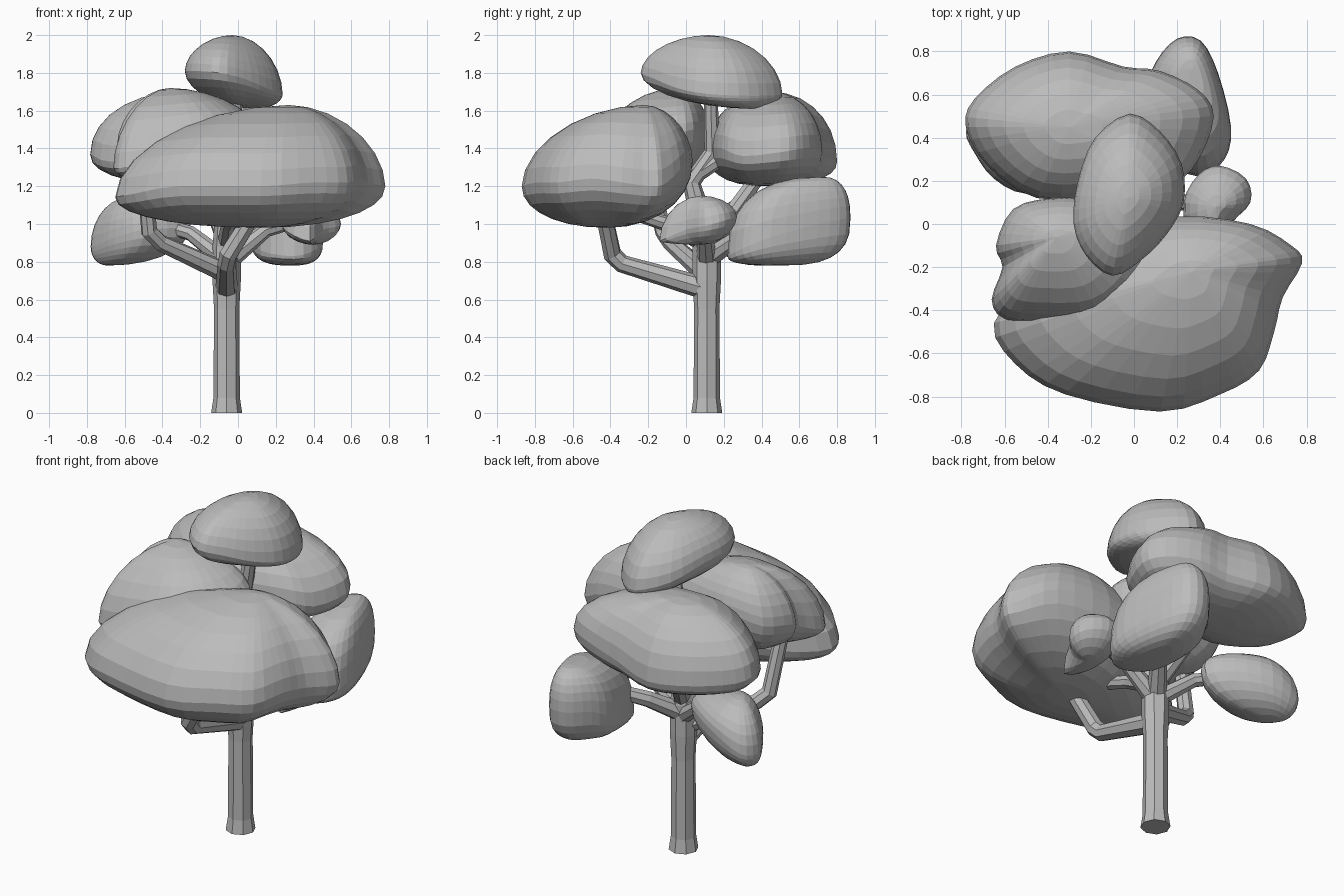
import bpy, bmesh, math
from mathutils import Vector

cube = bpy.data.objects.get("Cube")
if cube:
    bpy.data.objects.remove(cube, do_unlink=True)

grey = bpy.data.materials.new("plain_grey")
grey.use_nodes = True
tone = (0.5, 0.5, 0.5, 1)
grey.diffuse_color = tone
grey.node_tree.nodes["Principled BSDF"].inputs["Base Color"].default_value = tone


def add_mesh(name, mesh):
    obj = bpy.data.objects.new(name, mesh)
    bpy.context.collection.objects.link(obj)
    mesh.materials.clear()
    mesh.materials.append(grey)
    return obj


def closed_spline(points, steps):
    """Smooth closed loop through the points."""
    pts = [Vector(p) for p in points]
    n = len(pts)
    loop = []
    for i in range(n):
        a, b, c, d = (pts[(i + k) % n] for k in (-1, 0, 1, 2))
        for s in range(steps):
            t = s / steps
            loop.append(b + 0.5 * t * (c - a + t * (2 * a - 5 * b + 4 * c - d
                                                    + t * (3 * (b - c) + d - a))))
    return loop


def foliage(name, peak, base, rim, top_curve=1.0, base_curve=1.0, rings=7, steps=3):
    """Leaf clump: domes from a wavy rim to two poles; a lower curve is boxier."""
    bm = bmesh.new()
    loop = closed_spline(rim, steps)
    n = len(loop)

    def dome_ring(pole, angle, curve):
        out, up = math.cos(angle) ** curve, math.sin(angle) ** curve
        return [bm.verts.new((pole.x + (p.x - pole.x) * out,
                              pole.y + (p.y - pole.y) * out,
                              p.z + (pole.z - p.z) * up)) for p in loop]

    middle = [bm.verts.new(p) for p in loop]
    for pole, curve in ((Vector(peak), top_curve), (Vector(base), base_curve)):
        previous = middle
        for r in range(1, rings):
            ring = dome_ring(pole, r / rings * math.pi / 2, curve)
            for i in range(n):
                j = (i + 1) % n
                bm.faces.new((previous[i], previous[j], ring[j], ring[i]))
            previous = ring
        tip = bm.verts.new(pole)
        for i in range(n):
            bm.faces.new((previous[i], previous[(i + 1) % n], tip))
    bmesh.ops.recalc_face_normals(bm, faces=bm.faces)
    mesh = bpy.data.meshes.new(name)
    bm.to_mesh(mesh)
    bm.free()
    return add_mesh(name, mesh)


def limb(name, points):
    """Eight-sided tapering tube; points are (x, y, z, radius)."""
    curve = bpy.data.curves.new(name + "_path", "CURVE")
    curve.dimensions = "3D"
    curve.bevel_depth = 1
    curve.bevel_resolution = 2
    curve.use_fill_caps = True
    spline = curve.splines.new("POLY")
    spline.points.add(len(points) - 1)
    for p, (x, y, z, r) in zip(spline.points, points):
        p.co = (x, y, z, 1)
        p.radius = r
    spline.use_smooth = False
    helper = bpy.data.objects.new(name + "_path", curve)
    bpy.context.collection.objects.link(helper)
    bpy.context.view_layer.update()
    graph = bpy.context.evaluated_depsgraph_get()
    mesh = bpy.data.meshes.new_from_object(helper.evaluated_get(graph))
    bpy.data.objects.remove(helper, do_unlink=True)
    mesh.name = name
    return add_mesh(name, mesh)


# Trunk and branches
limb("trunk", [(-.06, .11, 0, .082), (-.06, .11, .08, .07), (-.06, .11, .55, .067),
               (-.06, .11, .7, .075), (-.06, .11, .88, .075), (-.06, .09, 1, .065)])
limb("leader_branch", [(-.06, .1, .95, .065), (-.06, .03, 1.22, .05),
                       (-.06, .14, 1.38, .045), (0, .13, 1.7, .035)])
limb("front_branch", [(-.06, .1, .66, .06), (-.06, -.34, .79, .048),
                      (-.05, -.39, .84, .05), (.1, -.44, 1.08, .045)])
limb("upper_front_branch", [(-.06, .1, .9, .05), (-.05, -.1, 1, .04), (0, -.35, 1.08, .035)])
limb("right_branch", [(-.06, .1, .74, .055), (-.41, -.08, .9, .045),
                      (-.47, -.12, .96, .045), (-.5, -.2, 1.3, .04)])
limb("left_branch", [(-.06, .11, .8, .055), (.15, .1, .97, .04), (.36, .1, 1.03, .035)])
limb("rear_branch", [(-.06, .12, .82, .055), (.06, .28, .93, .045), (.2, .42, 1, .04)])
limb("rear_right_branch", [(-.06, .12, .8, .05), (-.25, .2, .95, .04), (-.42, .28, 1, .035)])
limb("rear_foliage_branch", [(-.06, .12, .9, .05), (-.13, .26, 1.08, .045),
                             (-.2, .42, 1.3, .04)])
limb("high_rear_branch", [(-.06, .05, 1.26, .045), (-.05, .25, 1.39, .04), (-.1, .4, 1.45, .03)])

# Leaf clumps
foliage("front_foliage", (.27, -.22, 1.63), (.12, -.42, .98), [
    (-.65, -.46, 1.14), (-.55, -.65, 1.16), (-.32, -.79, 1.2), (.12, -.87, 1.2),
    (.4, -.79, 1.22), (.58, -.68, 1.22), (.65, -.5, 1.24), (.69, -.34, 1.22),
    (.78, -.18, 1.2), (.73, -.1, 1.22), (.54, 0, 1.32), (.2, .035, 1.33),
    (-.15, -.05, 1.24), (-.45, -.25, 1.15)], 1.08, .95)
foliage("right_foliage", (-.36, -.06, 1.72), (-.3, -.15, 1.2), [
    (-.64, -.1, 1.42), (-.61, -.2, 1.36), (-.66, -.35, 1.3), (-.6, -.44, 1.3),
    (-.4, -.46, 1.34), (-.15, -.44, 1.4), (.03, -.3, 1.45), (.11, -.1, 1.47),
    (.05, .04, 1.5), (-.2, .11, 1.5), (-.38, .12, 1.5), (-.56, .07, 1.45)], 1.1)
foliage("rear_foliage", (-.3, .45, 1.7), (-.2, .42, 1.2), [
    (-.78, .45, 1.37), (-.74, .58, 1.35), (-.55, .73, 1.34), (-.3, .8, 1.33),
    (-.05, .73, 1.36), (.12, .71, 1.4), (.3, .62, 1.4), (.37, .5, 1.38),
    (.3, .3, 1.36), (.18, .19, 1.4), (-.1, .13, 1.4), (-.45, .12, 1.36),
    (-.68, .27, 1.33)], .97, .88)
foliage("low_rear_foliage", (.27, .72, 1.25), (.28, .5, .78), [
    (.06, .6, .95), (.1, .75, 1.02), (.2, .86, 1.03), (.31, .85, 1.03),
    (.39, .7, 1), (.45, .45, .93), (.42, .3, .87), (.3, .22, .83), (.12, .32, .86)],
    .82, .72)
foliage("small_left_foliage", (.38, .08, 1.15), (.4, .08, .89), [
    (.23, .1, 1.02), (.3, .23, 1.03), (.4, .27, 1.04), (.52, .21, 1.02),
    (.54, .1, .99), (.45, 0, .97), (.38, -.14, .91), (.26, -.08, .96)], 1.05, 1.1, 5)
foliage("low_right_foliage", (-.58, .32, 1.14), (-.69, .38, .78), [
    (-.78, .43, .88), (-.72, .52, .9), (-.55, .52, .98), (-.36, .42, 1.01),
    (-.25, .3, 1.0), (-.32, .2, .98), (-.5, .14, .97), (-.65, .21, .93),
    (-.74, .33, .89)], 1, .95)
foliage("top_foliage", (-.03, .12, 2), (.1, .36, 1.61), [
    (-.28, 0, 1.81), (-.26, .2, 1.8), (-.18, .4, 1.74), (-.02, .51, 1.69),
    (.12, .43, 1.68), (.22, .28, 1.68), (.23, .1, 1.69), (.15, -.05, 1.72),
    (.03, -.17, 1.77), (-.1, -.24, 1.8), (-.22, -.15, 1.81)], 1.06, 1.05)
